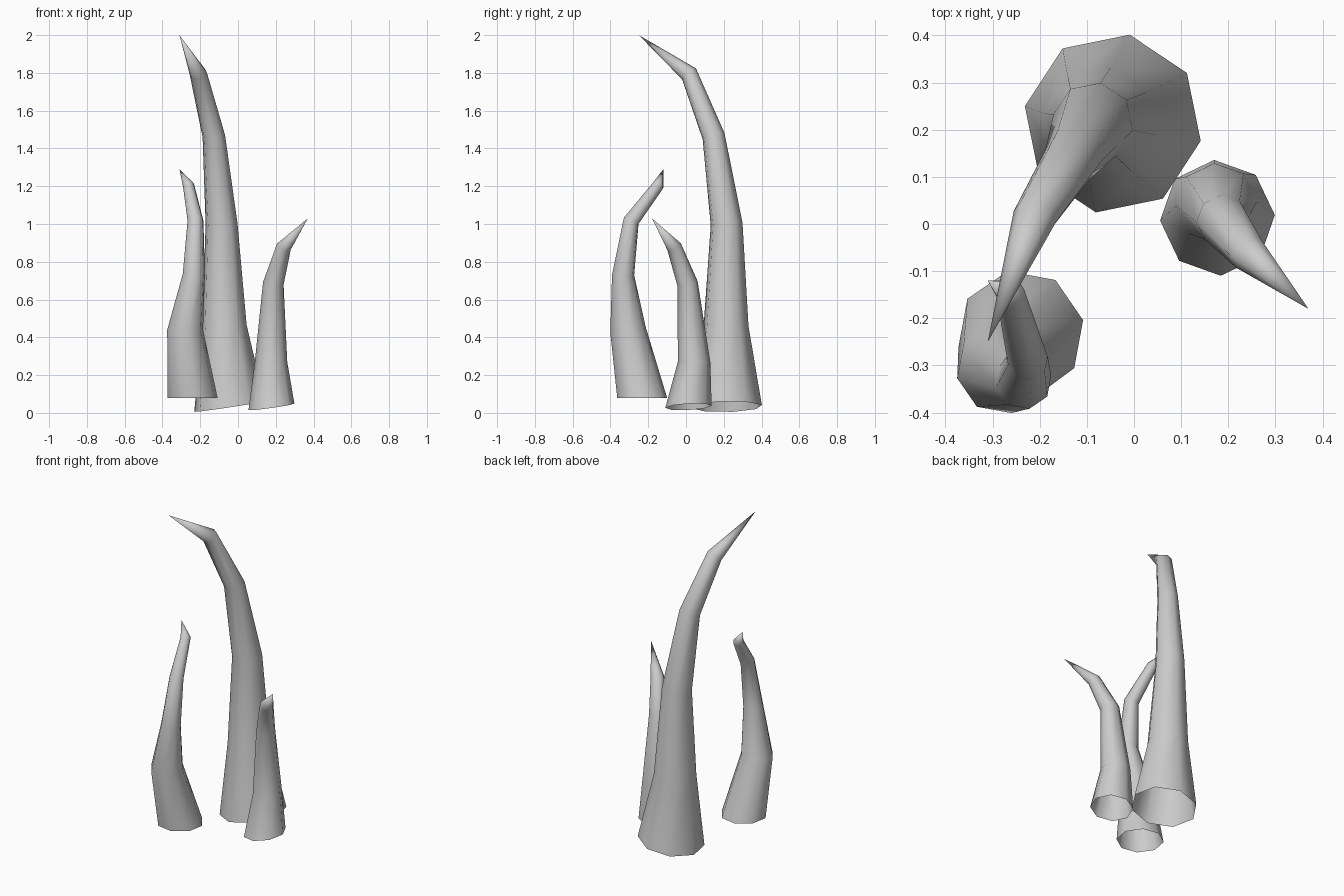
import bpy
import bmesh
from math import cos, sin, pi, radians
from mathutils import Vector

cube = bpy.data.objects.get("Cube")
if cube:
    bpy.data.objects.remove(cube, do_unlink=True)

grey = bpy.data.materials.new("plain grey")
grey.use_nodes = True
colour = (0.6, 0.6, 0.6, 1)
grey.diffuse_color = colour
grey.node_tree.nodes["Principled BSDF"].inputs["Base Color"].default_value = colour

SIDES = 8
UP = Vector((0, 0, 1))


def make_horn(name, phase, base_normal, rings, tip):
    """Loft rings of (x, y, z, radius) along a bent path, closing at a pointed tip."""
    path = [Vector(r[:3]) for r in rings] + [Vector(tip)]
    steps = [(b - a).normalized() for a, b in zip(path, path[1:])]
    bm = bmesh.new()
    loops = []
    for i, ring in enumerate(rings):
        normal = Vector(base_normal) if i == 0 else steps[i - 1] + steps[i]
        turn = UP.rotation_difference(normal.normalized())
        loop = []
        for k in range(SIDES):
            a = radians(phase) + 2 * pi * k / SIDES
            offset = Vector((cos(a), sin(a), 0)) * ring[3]
            loop.append(bm.verts.new(path[i] + turn @ offset))
        loops.append(loop)
    point = bm.verts.new(path[-1])
    # Side walls, then the fan at the tip; the base stays open
    for k in range(SIDES):
        n = (k + 1) % SIDES
        for low, high in zip(loops, loops[1:]):
            bm.faces.new((low[k], low[n], high[n], high[k]))
        bm.faces.new((loops[-1][k], loops[-1][n], point))
    for face in bm.faces:
        face.smooth = True
    mesh = bpy.data.meshes.new(name)
    bm.to_mesh(mesh)
    bm.free()
    mesh.materials.append(grey)
    obj = bpy.data.objects.new(name, mesh)
    bpy.context.collection.objects.link(obj)


# Tall horn at the back
make_horn("tall_horn", 34, (-0.15, -0.02, 1), [
    (-0.045, 0.213, 0.033, 0.192),
    (-0.073, 0.212, 0.46, 0.121),
    (-0.087, 0.215, 1.0, 0.086),
    (-0.128, 0.146, 1.465, 0.061),
    (-0.21, 0.016, 1.795, 0.047)], (-0.31, -0.25, 2.0))

# Medium horn at the front right
make_horn("medium_horn", 12, (0, 0, 1), [
    (-0.24, -0.232, 0.08, 0.135),
    (-0.28, -0.307, 0.44, 0.097),
    (-0.234, -0.333, 0.73, 0.06),
    (-0.225, -0.29, 1.017, 0.043),
    (-0.262, -0.147, 1.205, 0.031)], (-0.31, -0.12, 1.29))

# Short horn at the left
make_horn("short_horn", 3, (-0.14, -0.05, 1), [
    (0.177, 0.013, 0.032, 0.123),
    (0.175, 0.043, 0.27, 0.086),
    (0.187, 0.008, 0.685, 0.055),
    (0.243, -0.063, 0.88, 0.04)], (0.37, -0.18, 1.03))
